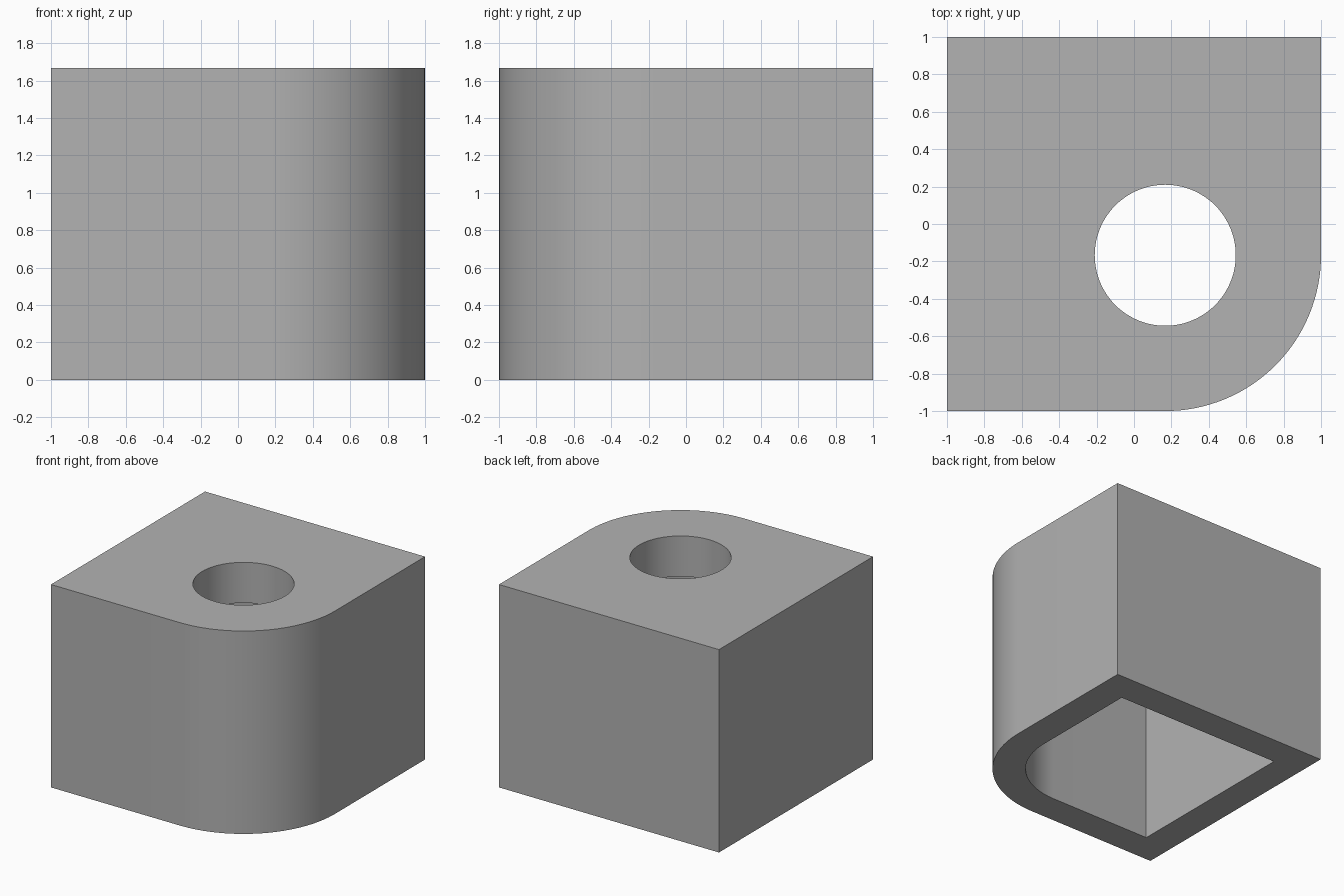
import bpy
import bmesh
from math import cos, sin, pi

cube = bpy.data.objects.get("Cube")
if cube:
    bpy.data.objects.remove(cube, do_unlink=True)

HEIGHT = 1.667
WALL = 0.25
ROOF = 0.333
CORNER = 0.833          # radius of the rounded outer corner
CENTRE = 1 - CORNER     # the rounded corner and the hole share this axis
HOLE = 0.377

grey = bpy.data.materials.new("plain grey")
colour = (0.448, 0.448, 0.448, 1)
grey.use_nodes = True
grey.diffuse_color = colour
grey.node_tree.nodes["Principled BSDF"].inputs["Base Color"].default_value = colour


def arc(radius, start, end, steps):
    """Points on an arc around the shared axis."""
    return [(CENTRE + radius * cos(start + (end - start) * i / steps),
             -CENTRE + radius * sin(start + (end - start) * i / steps))
            for i in range(steps + 1)]


def outline(inset):
    """Square with one rounded corner, moved inwards by inset."""
    s = 1 - inset
    return [(s, s), (-s, s), (-s, -s)] + arc(CORNER - inset, -pi / 2, 0, 32)


def prism(name, points, bottom, top):
    """Extrude a flat outline upwards into a solid."""
    bm = bmesh.new()
    base = bm.faces.new([bm.verts.new((x, y, bottom)) for x, y in points])
    raised = bmesh.ops.extrude_face_region(bm, geom=[base])["geom"]
    verts = [v for v in raised if isinstance(v, bmesh.types.BMVert)]
    bmesh.ops.translate(bm, verts=verts, vec=(0, 0, top - bottom))
    bmesh.ops.recalc_face_normals(bm, faces=bm.faces)
    mesh = bpy.data.meshes.new(name)
    bm.to_mesh(mesh)
    bm.free()
    mesh.materials.append(grey)
    obj = bpy.data.objects.new(name, mesh)
    bpy.context.collection.objects.link(obj)
    return obj


# Solid block, then the hollow from below and the round hole in the roof
block = prism("hollow_block", outline(0), 0, HEIGHT)
cavity = prism("cavity_cutter", outline(WALL), -0.2, HEIGHT - ROOF)
hole = prism("hole_cutter", arc(HOLE, 0, 2 * pi, 96)[:-1], 1, HEIGHT + 0.2)

bpy.ops.object.select_all(action="DESELECT")
block.select_set(True)
bpy.context.view_layer.objects.active = block
for cutter in (cavity, hole):
    cutter.hide_render = True
    cut = block.modifiers.new(cutter.name, "BOOLEAN")
    cut.operation = "DIFFERENCE"
    cut.solver = "EXACT"
    cut.object = cutter
    bpy.ops.object.modifier_apply(modifier=cut.name)
    bpy.data.objects.remove(cutter, do_unlink=True)

bpy.ops.object.shade_smooth_by_angle(angle=pi / 6)
